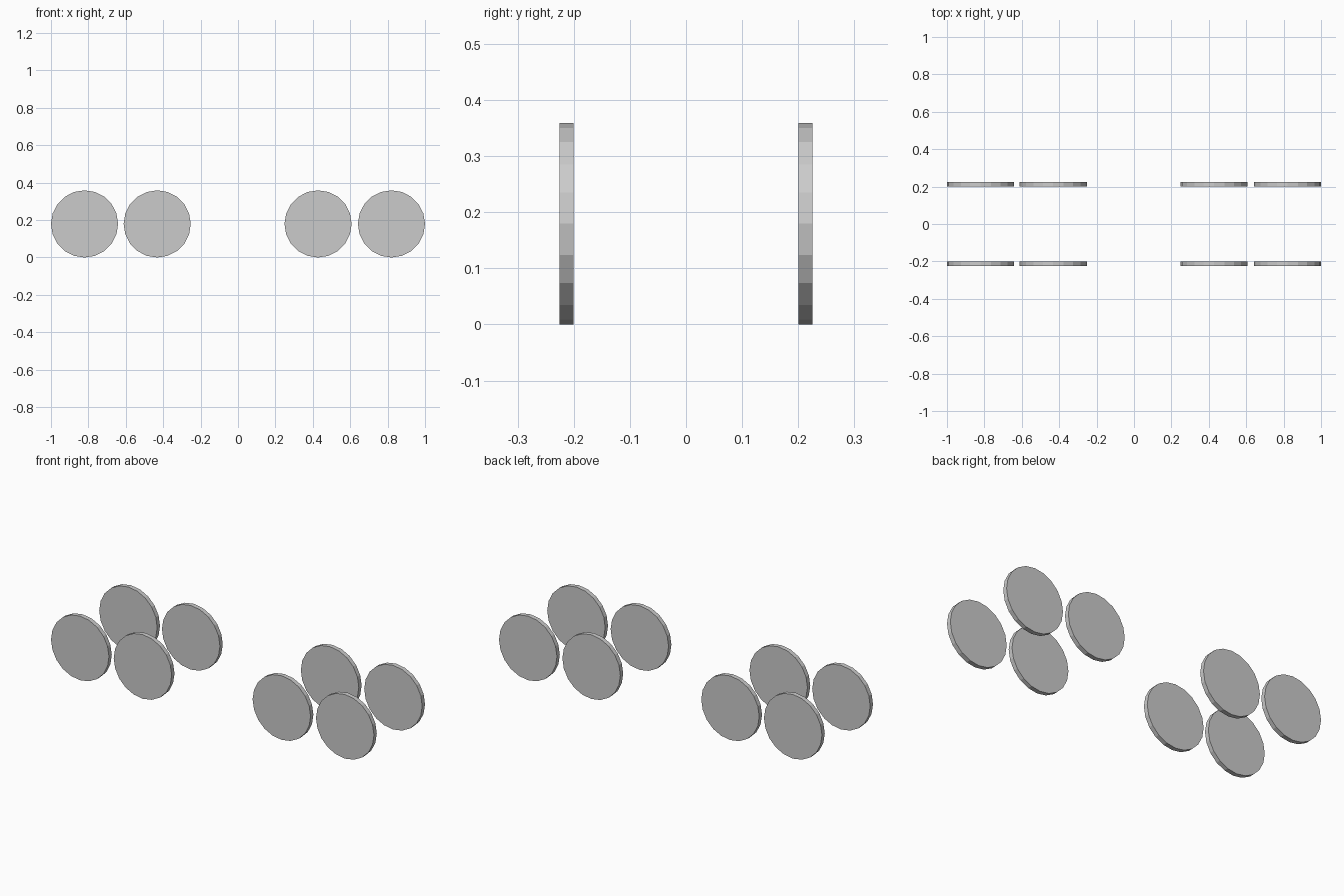
import bpy
from math import radians

if "Cube" in bpy.data.objects:
    bpy.data.objects.remove(bpy.data.objects["Cube"])

RADIUS = 0.1795
WIDTH = 0.025
SIDE_Y = 0.2133
AXLES = {"rear_outer": -0.8205, "rear_inner": -0.432,
         "front_inner": 0.428, "front_outer": 0.8205}


def wheel(name, x, y):
    # Flat 20-sided disc with its axle along y
    bpy.ops.mesh.primitive_cylinder_add(
        vertices=20, radius=RADIUS, depth=WIDTH,
        location=(x, y, RADIUS), rotation=(radians(90), 0, 0))
    bpy.context.object.name = name


# Four wheels down each side
for axle, x in AXLES.items():
    for side, sign in (("near", -1), ("far", 1)):
        wheel(f"wheel_{axle}_{side}", x, sign * SIDE_Y)
